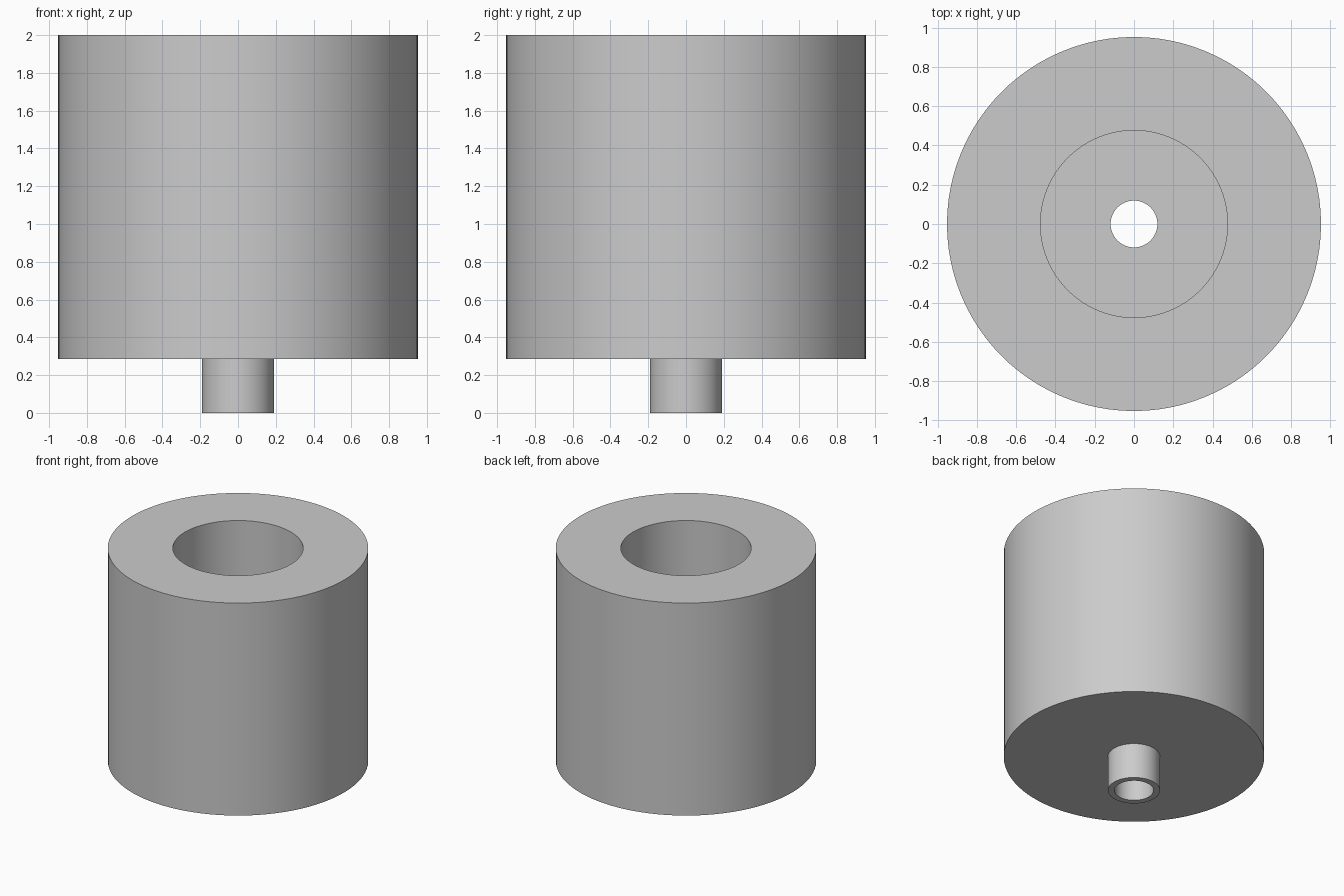
import bpy
import bmesh
from math import radians
from mathutils import Vector

cube = bpy.data.objects.get("Cube")
if cube:
    bpy.data.objects.remove(cube, do_unlink=True)

# Proportions: the whole part is 21 units tall
U = 2 / 21
BODY_R, BORE_R, SPOUT_R = 10 * U, 5 * U, 2 * U
SPOUT_BORE_R, HOLE_R = 1.5 * U, 1.25 * U
SPOUT_H, FLOOR_Z, TOP_Z = 3 * U, 6 * U, 21 * U
SEGMENTS = 96

grey = bpy.data.materials.new("plain grey")
grey.use_nodes = True
colour = (0.6, 0.6, 0.6, 1)
grey.diffuse_color = colour
grey.node_tree.nodes["Principled BSDF"].inputs["Base Color"].default_value = colour


def lathe(name, profile, material):
    """Revolve a closed (radius, height) profile around the z axis."""
    bm = bmesh.new()
    verts = [bm.verts.new((r, 0, z)) for r, z in profile]
    edges = [bm.edges.new((a, b)) for a, b in zip(verts, verts[1:] + verts[:1])]
    bmesh.ops.spin(bm, geom=verts + edges, cent=Vector(), axis=(0, 0, 1),
                   angle=radians(360), steps=SEGMENTS, use_merge=True)
    bmesh.ops.remove_doubles(bm, verts=bm.verts, dist=1e-5)
    bmesh.ops.recalc_face_normals(bm, faces=bm.faces)
    mesh = bpy.data.meshes.new(name)
    bm.to_mesh(mesh)
    bm.free()
    mesh.materials.append(material)
    obj = bpy.data.objects.new(name, mesh)
    bpy.context.collection.objects.link(obj)
    bpy.ops.object.select_all(action="DESELECT")
    obj.select_set(True)
    bpy.context.view_layer.objects.active = obj
    bpy.ops.object.shade_smooth_by_angle(angle=radians(30))
    return obj


# Thick cup with a wide bore, a drain hole and a short hollow spout below
lathe("cup_with_spout", [
    (SPOUT_BORE_R, 0), (SPOUT_R, 0), (SPOUT_R, SPOUT_H),
    (BODY_R, SPOUT_H), (BODY_R, TOP_Z),
    (BORE_R, TOP_Z), (BORE_R, FLOOR_Z),
    (HOLE_R, FLOOR_Z), (HOLE_R, SPOUT_H), (SPOUT_BORE_R, SPOUT_H),
], grey)
